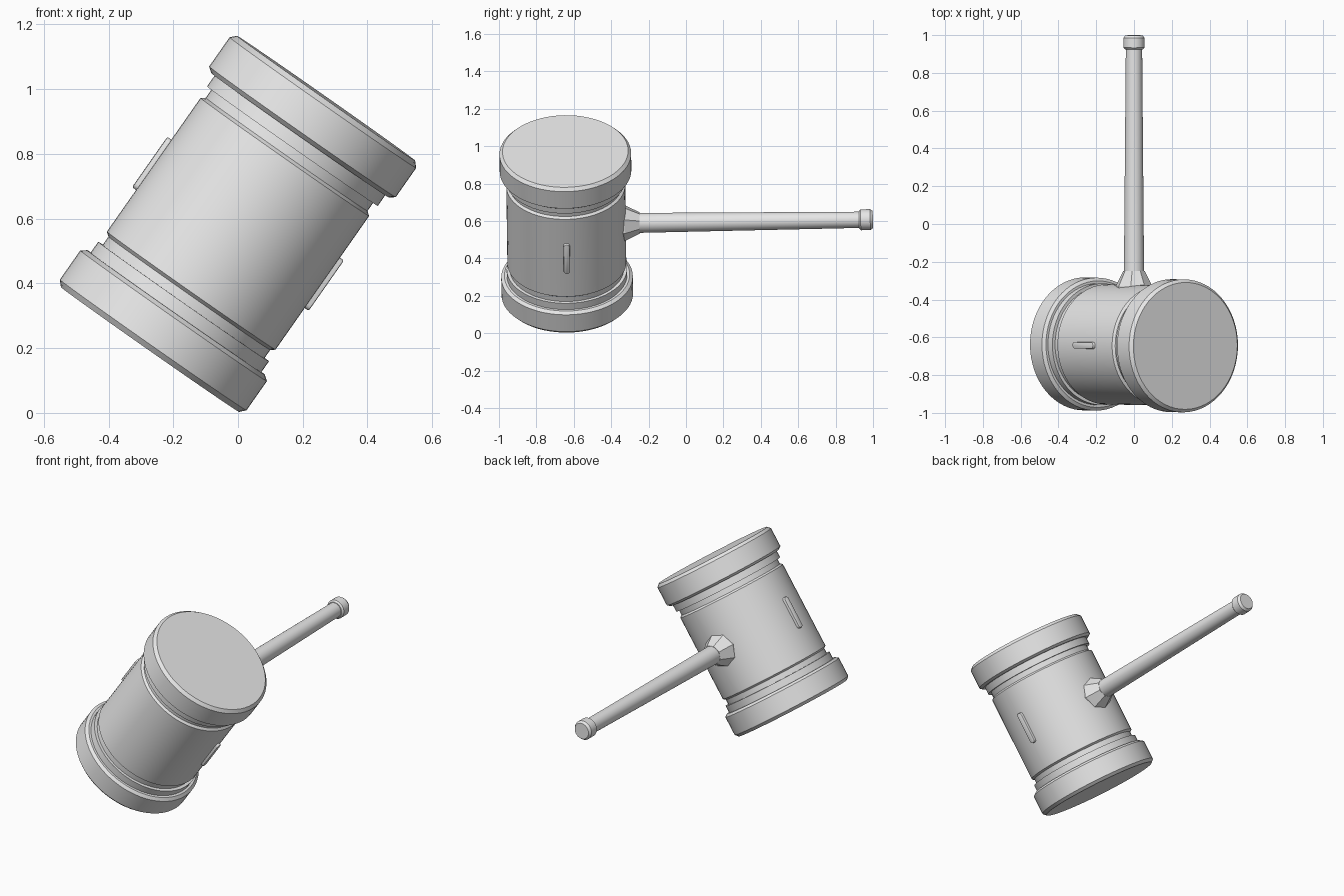
import bpy
import bmesh
from math import radians, tau
from mathutils import Matrix, Vector

old = bpy.data.objects.get("Cube")
if old:
    bpy.data.objects.remove(old, do_unlink=True)

grey = bpy.data.materials.new("plain_grey")
grey.use_nodes = True
grey.diffuse_color = (0.8, 0.8, 0.8, 1)
grey.node_tree.nodes["Principled BSDF"].inputs["Base Color"].default_value = (0.8, 0.8, 0.8, 1)

# Pose of the whole mallet: head axis is local z, handle runs along local +y
POSE = (Matrix.Translation((0, -0.64, 0.584))
        @ Matrix.Rotation(radians(0.8), 4, 'X')
        @ Matrix.Rotation(radians(35), 4, 'Y'))
ALONG_Y = Matrix.Rotation(radians(-90), 4, 'X')


def finish(name, bm, smooth=True):
    bmesh.ops.recalc_face_normals(bm, faces=bm.faces)
    mesh = bpy.data.meshes.new(name)
    bm.to_mesh(mesh)
    bm.free()
    mesh.materials.append(grey)
    obj = bpy.data.objects.new(name, mesh)
    bpy.context.collection.objects.link(obj)
    obj.matrix_world = POSE
    if smooth:
        bpy.ops.object.select_all(action='DESELECT')
        obj.select_set(True)
        bpy.context.view_layer.objects.active = obj
        bpy.ops.object.shade_smooth_by_angle(angle=radians(25))
    return obj


def lathe(name, profile, sides, turn=Matrix(), smooth=True):
    """Revolve (radius, height) points around local z, closing both ends."""
    bm = bmesh.new()
    points = [(0, profile[0][1])] + profile + [(0, profile[-1][1])]
    verts = [bm.verts.new((r, 0, h)) for r, h in points]
    edges = [bm.edges.new(pair) for pair in zip(verts, verts[1:])]
    bmesh.ops.spin(bm, geom=verts + edges, cent=(0, 0, 0), axis=(0, 0, 1),
                   angle=tau, steps=sides)
    bmesh.ops.remove_doubles(bm, verts=bm.verts, dist=0.0001)
    bm.transform(turn)
    return finish(name, bm, smooth)


# Barrel with a groove and a raised ring at each end
half = [(0.318, 0.252), (0.305, 0.262), (0.305, 0.293), (0.322, 0.293), (0.322, 0.34)]
lathe("head_barrel", [(r, -h) for r, h in reversed(half)] + half, 64)

# Striking caps with chamfered rims
cap = [(0.335, 0.334), (0.352, 0.347), (0.352, 0.457), (0.336, 0.474)]
for name, side in (("upper_cap", 1), ("lower_cap", -1)):
    lathe(name, [(r, side * h) for r, h in cap], 64)

# Slim rounded ridges on both sides of the barrel
for name, side in (("left_ridge", 1), ("right_ridge", -1)):
    bm = bmesh.new()
    bmesh.ops.create_cube(bm, size=1)
    bmesh.ops.scale(bm, vec=(0.05, 0.035, 0.19), verts=bm.verts)
    ends = [e for e in bm.edges
            if abs((e.verts[0].co - e.verts[1].co).normalized().x) > 0.9]
    bmesh.ops.bevel(bm, geom=ends, offset=0.016, segments=4, profile=0.5, affect='EDGES')
    rim = [e for e in bm.edges if all(v.co.x * side > 0 for v in e.verts)]
    bmesh.ops.bevel(bm, geom=rim, offset=0.005, segments=2, profile=0.5, affect='EDGES')
    bmesh.ops.translate(bm, vec=Vector((side * 0.308, 0, 0)), verts=bm.verts)
    finish(name, bm)

# Faceted collar, tapered handle and end knob
lathe("handle_collar", [(0.098, 0.28), (0.098, 0.312), (0.058, 0.392)], 8, ALONG_Y, False)
lathe("handle", [(0.054, 0.3), (0.043, 1.6)], 32, ALONG_Y)
lathe("handle_knob", [(0.047, 1.565), (0.056, 1.574), (0.056, 1.625), (0.046, 1.639)],
      32, ALONG_Y)
